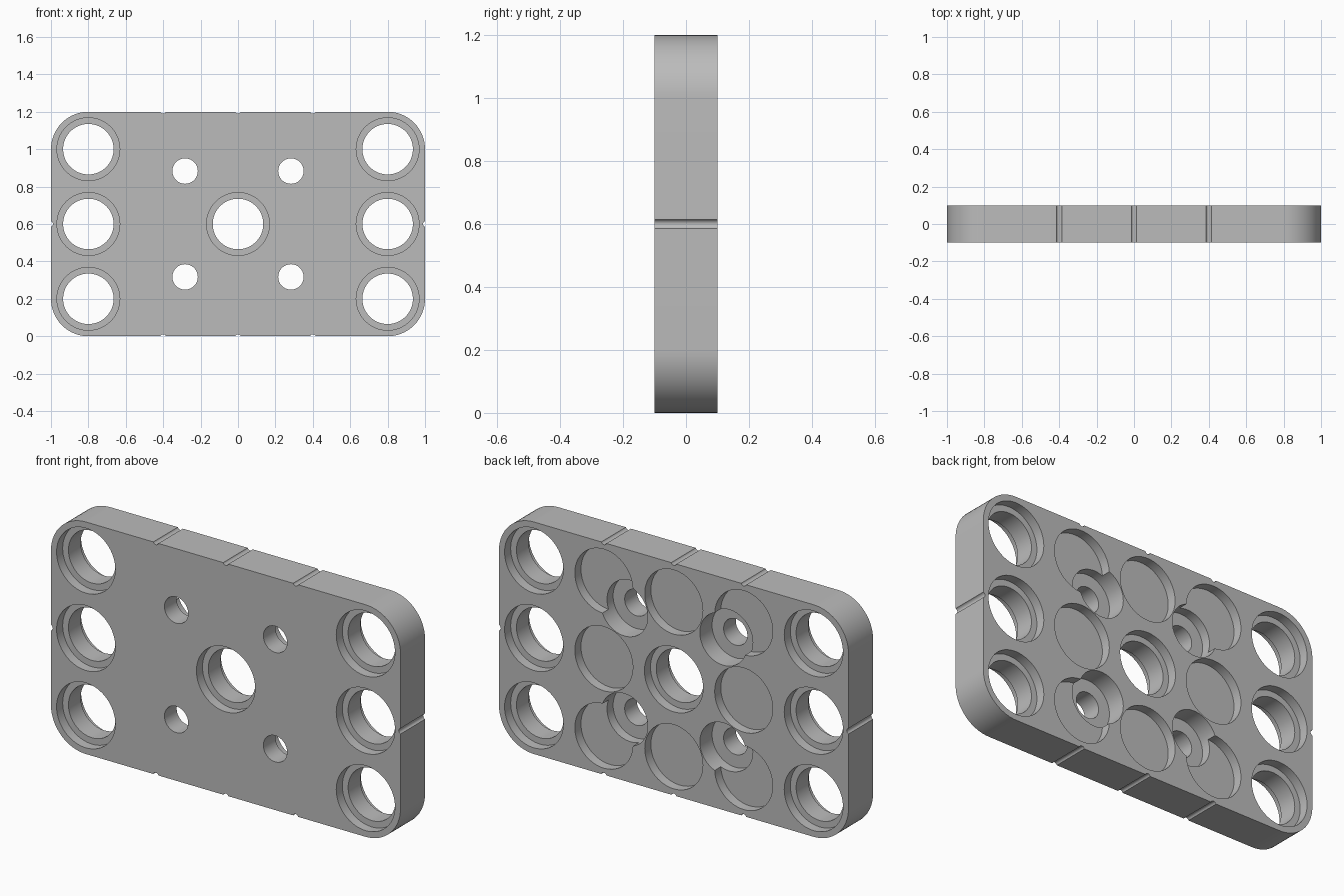
import bpy, bmesh, math
from mathutils import Matrix, Vector

cube = bpy.data.objects.get("Cube")
if cube:
    bpy.data.objects.remove(cube, do_unlink=True)

W, H, T = 2.0, 1.2, 0.2          # width, height, thickness
PITCH, MID = 0.4, H / 2
FRONT, BACK = -T / 2, T / 2
OVER = 0.05                      # cutter overshoot past a face

grey = bpy.data.materials.new("plain grey")
grey.use_nodes = True
grey.diffuse_color = (0.5, 0.5, 0.5, 1)
grey.node_tree.nodes["Principled BSDF"].inputs["Base Color"].default_value = (0.5, 0.5, 0.5, 1)


def add_object(name, bm):
    mesh = bpy.data.meshes.new(name)
    bm.to_mesh(mesh)
    bm.free()
    mesh.materials.append(grey)
    obj = bpy.data.objects.new(name, mesh)
    bpy.context.collection.objects.link(obj)
    return obj


# Rounded plate: a box with its four corner edges bevelled
bm = bmesh.new()
bmesh.ops.create_cube(bm, size=1, matrix=Matrix.Translation((0, 0, MID)) @ Matrix.Diagonal((W, T, H, 1)))
corners = [e for e in bm.edges
           if abs((e.verts[0].co - e.verts[1].co).normalized().y) > 0.9]
bmesh.ops.bevel(bm, geom=corners, offset=0.2, segments=16, profile=0.5, affect='EDGES')
plate = add_object("mounting_plate", bm)

cutters = []


def cut_round(name, spots, radius, y0, y1, segments=64):
    """Subtract a set of separate cylinders running along y from the plate."""
    bm = bmesh.new()
    for x, z in spots:
        place = Matrix.Translation((x, (y0 + y1) / 2, z)) @ Matrix.Rotation(math.pi / 2, 4, 'X')
        bmesh.ops.create_cone(bm, cap_ends=True, segments=segments, radius1=radius,
                              radius2=radius, depth=y1 - y0, matrix=place)
    cutter = add_object(name, bm)
    cutter.hide_render = True
    cutters.append(cutter)
    mod = plate.modifiers.new(name, 'BOOLEAN')
    mod.operation, mod.solver, mod.object = 'DIFFERENCE', 'EXACT', cutter


rows = [MID + j * PITCH for j in (-1, 0, 1)]
pin_spots = [(s * 2 * PITCH, z) for s in (-1, 1) for z in rows] + [(0, MID)]
recess_spots = [(i * PITCH, z) for i in (-1, 0, 1) for z in rows if (i * PITCH, z) != (0, MID)]
screw_spots = [(sx * 0.283, MID + sz * 0.283) for sx in (-1, 1) for sz in (-1, 1)]
notch_spots = [(i * PITCH, z) for i in (-1, 0, 1) for z in (-0.005, H + 0.005)]
notch_spots += [(s * (W / 2 + 0.005), MID) for s in (-1, 1)]

# Large holes with a shallow counterbore on both faces
cut_round("pin_holes", pin_spots, 0.135, FRONT - OVER, BACK + OVER)
cut_round("pin_front_counterbores", pin_spots, 0.168, FRONT - OVER, FRONT + 0.05)
cut_round("pin_back_counterbores", pin_spots, 0.168, BACK - 0.05, BACK + OVER)
# Blind round recesses in the back
cut_round("back_recesses", recess_spots, 0.166, BACK - 0.05, BACK + OVER)
# Screw holes with deep counterbores in the back
cut_round("screw_counterbores", screw_spots, 0.134, BACK - 0.1, BACK + OVER)
cut_round("screw_holes", screw_spots, 0.068, FRONT - OVER, BACK + OVER, 40)
# Small round grooves around the rim
cut_round("rim_grooves", notch_spots, 0.0155, FRONT - OVER, BACK + OVER, 24)

# Bake the cuts and discard the cutters
bpy.context.view_layer.update()
graph = bpy.context.evaluated_depsgraph_get()
baked = bpy.data.meshes.new_from_object(plate.evaluated_get(graph))
plate.modifiers.clear()
plate.data = baked
baked.name = "mounting_plate"
baked.materials.clear()
baked.materials.append(grey)
for face in baked.polygons:
    face.material_index = 0
for cutter in cutters:
    bpy.data.objects.remove(cutter, do_unlink=True)

# Smooth round walls, crisp rims
bpy.ops.object.select_all(action='DESELECT')
plate.select_set(True)
bpy.context.view_layer.objects.active = plate
bpy.ops.object.shade_smooth_by_angle(angle=math.radians(30))
